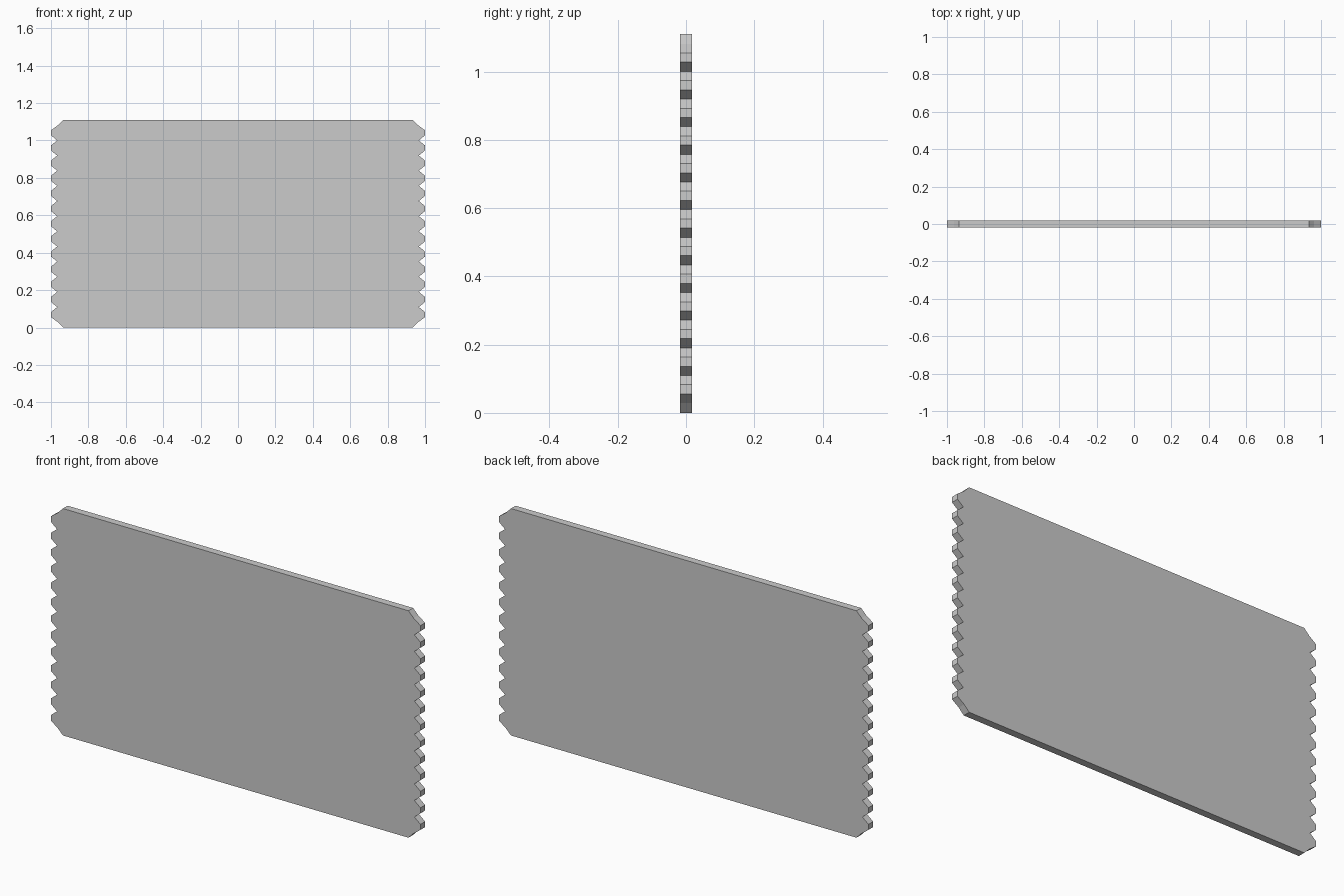
import bpy, bmesh

if "Cube" in bpy.data.objects:
    bpy.data.objects.remove(bpy.data.objects["Cube"])

HEIGHT = 1.11      # overall height
HALF_T = 0.018     # half thickness
TEETH = 13
STEP = 0.081       # tooth spacing
START = 0.0285     # height of the first tooth root
NOTCH_X, TIP_X, CORNER_X = 0.967, 1.0, 0.935


def right_edge():
    """Serrated right edge from bottom corner to top corner."""
    pts = [(CORNER_X, 0.0)]
    for i in range(TEETH):
        z = START + i * STEP
        root = 0.963 if i == 0 else NOTCH_X
        pts += [(root, z), (TIP_X, z + STEP / 3), (TIP_X, z + 2 * STEP / 3)]
    pts += [(0.963, START + TEETH * STEP), (CORNER_X, HEIGHT)]
    return pts


# Ticket-shaped plate: mirrored outline extruded along y
right = right_edge()
outline = right + [(-x, z) for x, z in reversed(right)]

bm = bmesh.new()
front = bm.faces.new([bm.verts.new((x, -HALF_T, z)) for x, z in outline])
ext = bmesh.ops.extrude_face_region(bm, geom=[front], use_keep_orig=True)
moved = [v for v in ext["geom"] if isinstance(v, bmesh.types.BMVert)]
bmesh.ops.translate(bm, verts=moved, vec=(0, 2 * HALF_T, 0))
bmesh.ops.recalc_face_normals(bm, faces=bm.faces)

mesh = bpy.data.meshes.new("serrated_plate")
bm.to_mesh(mesh)
bm.free()
plate = bpy.data.objects.new("serrated_plate", mesh)
bpy.context.collection.objects.link(plate)
